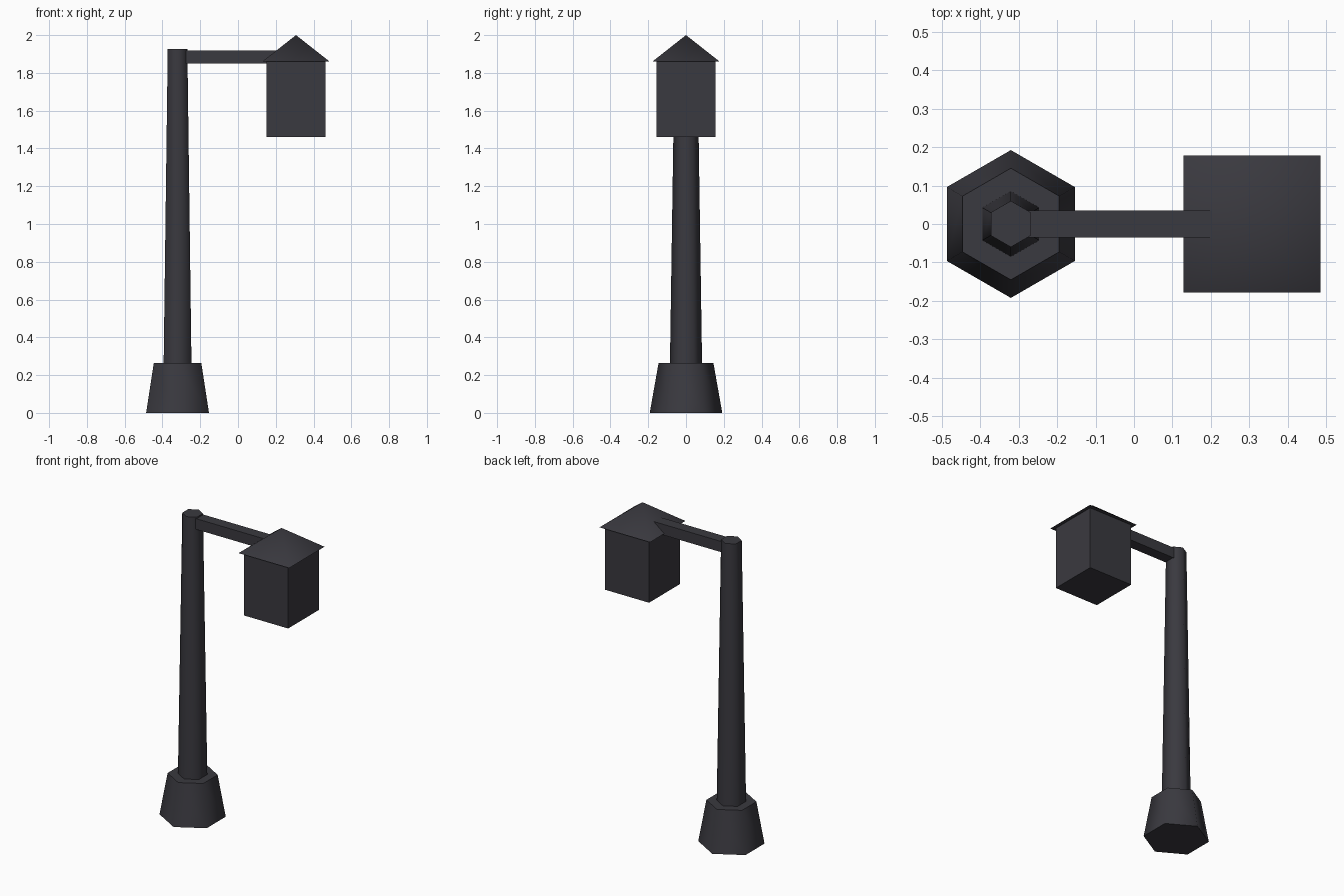
import bpy, math

if "Cube" in bpy.data.objects:
    bpy.data.objects.remove(bpy.data.objects["Cube"])

metal = bpy.data.materials.new("dark iron")
metal.diffuse_color = (0.042, 0.041, 0.050, 1)
metal.use_nodes = True
metal.node_tree.nodes["Principled BSDF"].inputs["Base Color"].default_value = metal.diffuse_color


def finish(name):
    ob = bpy.context.object
    ob.name = name
    ob.data.materials.append(metal)
    bpy.ops.object.transform_apply(location=True, rotation=True, scale=True)
    bpy.ops.object.shade_smooth_by_angle(angle=math.radians(65))
    return ob


def taper(name, sides, r1, r2, x, z0, z1, turn=0.0):
    bpy.ops.mesh.primitive_cone_add(vertices=sides, radius1=r1, radius2=r2, depth=z1 - z0,
                                    location=(x, 0, (z0 + z1) / 2), rotation=(0, 0, turn))
    return finish(name)


def box(name, x0, x1, half_y, z0, z1):
    bpy.ops.mesh.primitive_cube_add(size=1, location=((x0 + x1) / 2, 0, (z0 + z1) / 2))
    bpy.context.object.scale = (x1 - x0, 2 * half_y, z1 - z0)
    return finish(name)


POST_X, LAMP_X = -0.32, 0.307

# hexagonal foot and tapered post, corners pointing front and back
taper("foot", 6, 0.192, 0.145, POST_X, 0.0, 0.265)
taper("post", 6, 0.085, 0.06, POST_X, 0.265, 1.927)

# arm running from the post into the lantern roof
box("arm", -0.275, 0.30, 0.035, 1.85, 1.918)

# lantern box and overhanging pyramid roof
box("lantern", LAMP_X - 0.155, LAMP_X + 0.155, 0.155, 1.46, 1.86)
taper("lantern_roof", 4, 0.178 * math.sqrt(2), 0.0, LAMP_X, 1.86, 2.0, math.pi / 4)
